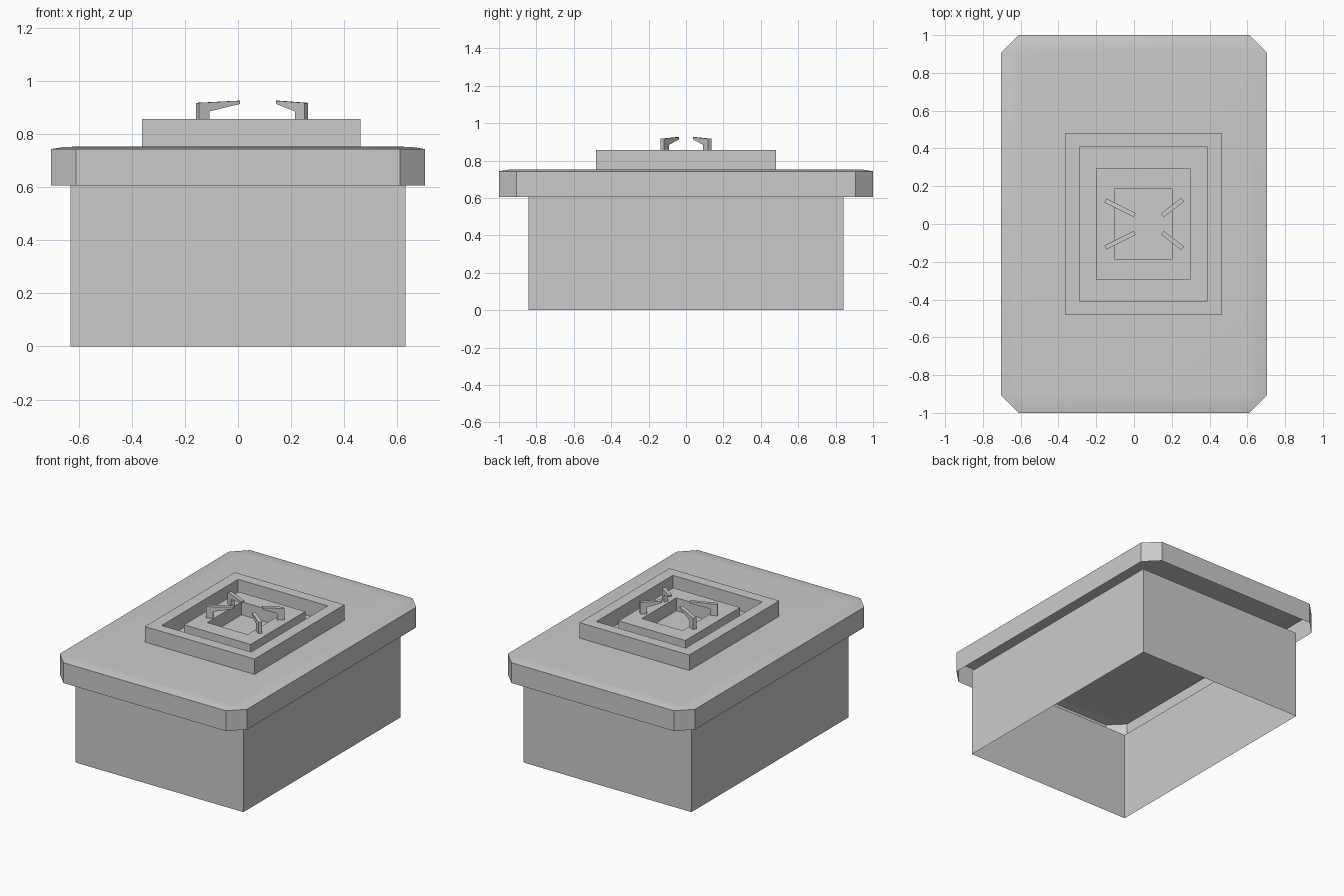
import bpy
import math
from mathutils import Vector

if "Cube" in bpy.data.objects:
    bpy.data.objects.remove(bpy.data.objects["Cube"])


def make(name, verts, faces):
    mesh = bpy.data.meshes.new(name)
    mesh.from_pydata(verts, [], faces)
    mesh.update()
    obj = bpy.data.objects.new(name, mesh)
    bpy.context.collection.objects.link(obj)
    return obj


def loft(name, rings, cap=False):
    """Skin a stack of closed rings, optionally closing the last one."""
    n = len(rings[0])
    verts = [p for ring in rings for p in ring]
    faces = [(r * n + i, r * n + (i + 1) % n, (r + 1) * n + (i + 1) % n, (r + 1) * n + i)
             for r in range(len(rings) - 1) for i in range(n)]
    if cap:
        faces.append(tuple(range((len(rings) - 1) * n, len(rings) * n)))
    return make(name, verts, faces)


def rect(hx, hy, z, cx=0.0):
    return [(cx + sx * hx, sy * hy, z) for sx, sy in ((-1, -1), (1, -1), (1, 1), (-1, 1))]


def octagon(hx, hy, cut, z):
    return [(-hx + cut, -hy, z), (hx - cut, -hy, z), (hx, -hy + cut, z), (hx, hy - cut, z),
            (hx - cut, hy, z), (-hx + cut, hy, z), (-hx, hy - cut, z), (-hx, -hy + cut, z)]


# Body: four thin walls, open above and below
loft("body_walls", [rect(0.63, 0.842, 0), rect(0.63, 0.842, 0.607)])

# Lid: open shell with clipped corners and a softly crowned top edge
loft("lid", [octagon(0.703, 1.0, 0.093, 0.605), octagon(0.703, 1.0, 0.093, 0.743),
             octagon(0.655, 0.952, 0.045, 0.751), octagon(0.615, 0.912, 0.005, 0.752)], cap=True)

# Raised square frames around the burner, standing on the lid
CX, BASE = 0.05, 0.752
for name, ox, oy, ix, iy, top in (("outer_frame", 0.412, 0.482, 0.336, 0.41, 0.857),
                                  ("inner_frame", 0.25, 0.293, 0.152, 0.184, 0.84)):
    loft(name, [rect(ox, oy, BASE, CX), rect(ox, oy, top, CX),
                rect(ix, iy, top, CX), rect(ix, iy, BASE, CX)])


# Pan supports: tapered hooked prongs pointing at the centre
def prong(name, start, end, width=0.024):
    a, b = Vector(start), Vector(end)
    along = (b - a).normalized()
    side = Vector((-along.y, along.x)) * width / 2
    length = (b - a).length
    profile = [(0, 0.838), (0.045, 0.838), (0.045, 0.885),
               (length, 0.913), (length, 0.925), (0, 0.917)]
    rings = []
    for s in (-1, 1):
        rings.append([(*(a + along * u + side * s), z) for u, z in profile])
    n = len(profile)
    faces = [(i, (i + 1) % n, n + (i + 1) % n, n + i) for i in range(n)]
    # End caps split into post and arm
    for o in (0, n):
        faces += [(o, o + 1, o + 2, o + 5), (o + 2, o + 3, o + 4, o + 5)]
    make(name, rings[0] + rings[1], faces)


for s, tag in ((-1, "front"), (1, "back")):
    prong(f"prong_left_{tag}", (-0.152, s * 0.125), (0.003, s * 0.047))
    prong(f"prong_right_{tag}", (0.257, s * 0.128), (0.15, s * 0.046))

# Consistent normals, with the lid's crowned edge shaded smooth
import bmesh
for obj in bpy.context.collection.objects:
    bm = bmesh.new()
    bm.from_mesh(obj.data)
    if obj.name.startswith("prong"):
        bmesh.ops.recalc_face_normals(bm, faces=bm.faces)
    bm.to_mesh(obj.data)
    bm.free()
lid = bpy.data.objects["lid"]
bpy.context.view_layer.objects.active = lid
lid.select_set(True)
bpy.ops.object.shade_smooth_by_angle(angle=math.radians(30))
